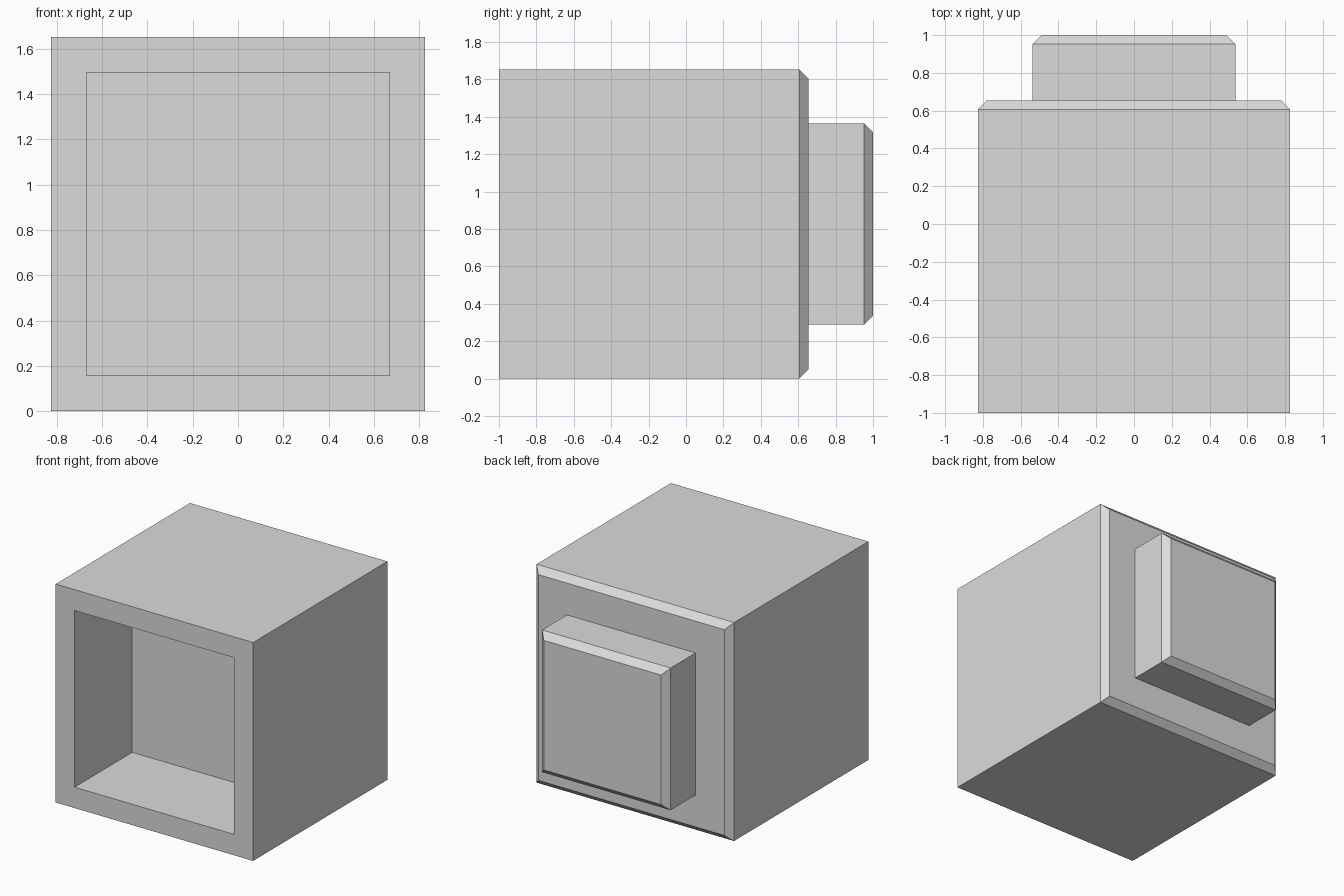
import bpy, bmesh

if "Cube" in bpy.data.objects:
    bpy.data.objects.remove(bpy.data.objects["Cube"], do_unlink=True)

SIDE = 1.653      # housing width and height
BACK = 0.654      # y of the housing back
BEVEL = 0.048

grey = bpy.data.materials.new("light_grey")
grey.use_nodes = True
colour = (0.71, 0.71, 0.71, 1)
grey.diffuse_color = colour
grey.node_tree.nodes["Principled BSDF"].inputs["Base Color"].default_value = colour


def square_block(bm, width, y0, y1):
    """Square block from y0 to y1 with its back rim chamfered."""
    bmesh.ops.create_cube(bm, size=1)
    for v in bm.verts:
        v.co.x *= width
        v.co.z = v.co.z * width + SIDE / 2
        v.co.y = y1 if v.co.y > 0 else y0
    rim = [e for e in bm.edges if all(abs(v.co.y - y1) < 1e-5 for v in e.verts)]
    bmesh.ops.bevel(bm, geom=rim, offset=BEVEL, segments=1, affect='EDGES')
    bm.normal_update()
    return min(bm.faces, key=lambda f: f.calc_center_median().y)


def finish(bm, name):
    bmesh.ops.recalc_face_normals(bm, faces=bm.faces)
    mesh = bpy.data.meshes.new(name)
    bm.to_mesh(mesh)
    bm.free()
    mesh.materials.append(grey)
    bpy.context.collection.objects.link(bpy.data.objects.new(name, mesh))


# Housing: inset the front for the rim, then push in the recess
bm = bmesh.new()
front = square_block(bm, SIDE, -1, BACK)
bmesh.ops.inset_region(bm, faces=[front], thickness=0.158, use_even_offset=True)
recess = bmesh.ops.extrude_discrete_faces(bm, faces=[front])["faces"][0]
for v in recess.verts:
    v.co.y += 0.69
finish(bm, "housing")

# Smaller block on the back, open where it meets the housing
bm = bmesh.new()
joint = square_block(bm, 1.076, BACK, 1)
bmesh.ops.delete(bm, geom=[joint], context='FACES_ONLY')
finish(bm, "rear_block")
